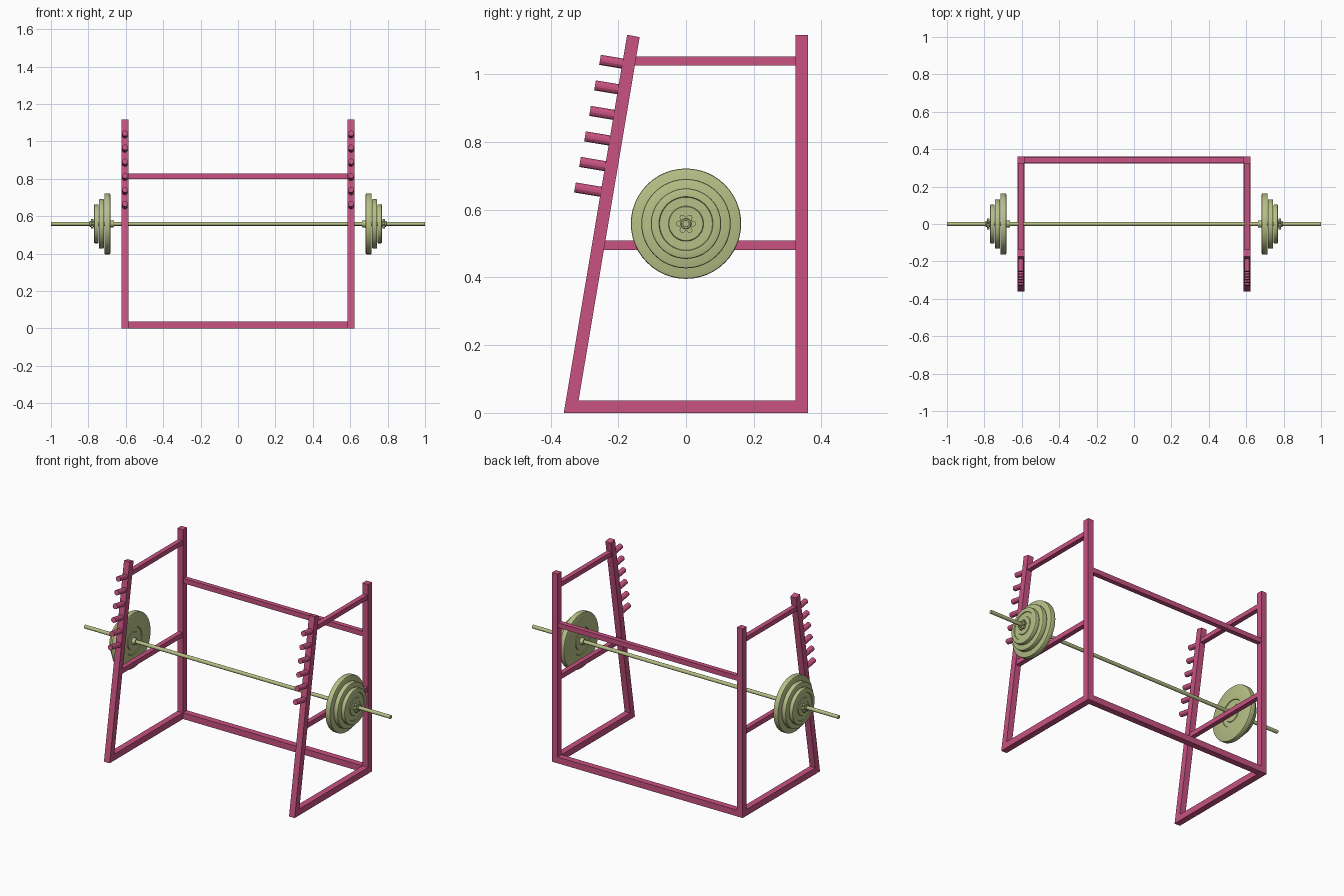
import bpy, bmesh, math
from mathutils import Vector

if "Cube" in bpy.data.objects:
    bpy.data.objects.remove(bpy.data.objects["Cube"])

def material(name, col):
    m = bpy.data.materials.new(name)
    m.diffuse_color = (*col, 1)
    m.use_nodes = True
    m.node_tree.nodes["Principled BSDF"].inputs["Base Color"].default_value = m.diffuse_color
    return m

PINK = material("pink paint", (0.578, 0.084, 0.220))
GREEN = material("pale green metal", (0.468, 0.527, 0.239))

def finish(bm, name, mat, smooth=False):
    bmesh.ops.recalc_face_normals(bm, faces=bm.faces)
    me = bpy.data.meshes.new(name)
    bm.to_mesh(me)
    bm.free()
    me.materials.append(mat)
    ob = bpy.data.objects.new(name, me)
    bpy.context.collection.objects.link(ob)
    if smooth:
        bpy.ops.object.select_all(action='DESELECT')
        ob.select_set(True)
        bpy.context.view_layer.objects.active = ob
        bpy.ops.object.shade_smooth_by_angle(angle=math.radians(35))
    return ob

def prism(name, pts, x0, x1, mat):
    """Extrude a (y, z) outline from x0 to x1."""
    bm = bmesh.new()
    a = [bm.verts.new((x0, y, z)) for y, z in pts]
    b = [bm.verts.new((x1, y, z)) for y, z in pts]
    bm.faces.new(a)
    bm.faces.new(b)
    n = len(pts)
    for i in range(n):
        j = (i + 1) % n
        bm.faces.new((a[i], a[j], b[j], b[i]))
    return finish(bm, name, mat)

def box(name, x0, x1, y0, y1, z0, z1):
    return prism(name, [(y0, z0), (y1, z0), (y1, z1), (y0, z1)], x0, x1, PINK)

BAR_Z = 0.559

def lathe(name, prof, side, n=48):
    """Spin an (x, radius) profile around the bar axis."""
    bm = bmesh.new()
    rings = []
    for x, r in prof:
        rings.append([bm.verts.new((side * x, r * math.cos(2 * math.pi * i / n),
                                    BAR_Z + r * math.sin(2 * math.pi * i / n))) for i in range(n)])
    for a, b in zip(rings, rings[1:]):
        for i in range(n):
            j = (i + 1) % n
            bm.faces.new((a[i], a[j], b[j], b[i]))
    bm.faces.new(rings[0])
    bm.faces.new(rings[-1])
    return finish(bm, name, GREEN, True)

def plate(name, x0, x1, r, side):
    """Weight plate with rounded rim and a shallow ring groove on each face."""
    b, d = 0.005, 0.004
    g0, g1 = 0.050, 0.080
    prof = [(x0, 0.012), (x0, g0), (x0 + d, g0 + 0.002), (x0 + d, g1 - 0.002), (x0, g1),
            (x0, r - b), (x0 + b * .3, r - b * .3), (x0 + b, r),
            (x1 - b, r), (x1 - b * .3, r - b * .3), (x1, r - b),
            (x1, g1), (x1 - d, g1 - 0.002), (x1 - d, g0 + 0.002), (x1, g0), (x1, 0.012)]
    lathe(name, prof, side)

XI, XO = 0.586, 0.623          # inner and outer faces of the side frames
for s, tag in ((-1, "left"), (1, "right")):
    a, b = s * XI, s * XO
    ra, rb = s * 0.590, s * 0.618
    # side frame
    box("back_post_" + tag, a, b, 0.324, 0.361, 0, 1.117)
    prism("front_post_" + tag, [(-0.361, 0), (-0.3235, 0), (-0.137, 1.110), (-0.174, 1.117)], a, b, PINK)
    box("bottom_rail_" + tag, a, b, -0.325, 0.326, 0, 0.037)
    box("middle_rail_" + tag, ra, rb, -0.262, 0.326, 0.481, 0.509)
    box("top_rail_" + tag, ra, rb, -0.168, 0.326, 1.026, 1.053)
    # sloped bar-rest pegs
    d = Vector((0, 1, -0.168)).normalized()
    up = Vector((0, 0.168, 1)).normalized()
    for i in range(6):
        t = i / 5
        tip = Vector((s * 0.6045, -0.254 - 0.074 * t, 1.043 - 0.377 * t))
        bm = bmesh.new()
        ring = [[], []]
        for k in range(12):
            w = 2 * math.pi * (k + .5) / 12
            off = Vector((0.0155 * math.cos(w), 0, 0)) + up * (0.0155 * math.sin(w))
            ring[0].append(bm.verts.new(tip + off))
            ring[1].append(bm.verts.new(tip + off + d * 0.085))
        for k in range(12):
            j = (k + 1) % 12
            bm.faces.new((ring[0][k], ring[0][j], ring[1][j], ring[1][k]))
        bm.faces.new(ring[0])
        bm.faces.new(ring[1])
        finish(bm, f"peg_{tag}_{i + 1}", PINK)
    # weights
    plate("large_plate_" + tag, 0.683, 0.715, 0.163, s)
    plate("medium_plate_" + tag, 0.716, 0.744, 0.132, s)
    plate("small_plate_" + tag, 0.745, 0.770, 0.104, s)
    lathe("inner_collar_" + tag, [(0.663, 0.010), (0.663, 0.017), (0.666, 0.019), (0.684, 0.019)], s, 24)
    # star-shaped locking nut
    star = []
    for k in range(24):
        w = 2 * math.pi * k / 24
        r = (0.030, 0.027, 0.019, 0.027)[k % 4]
        star.append((r * math.cos(w), BAR_Z + r * math.sin(w)))
    prism("star_nut_" + tag, star, s * 0.773, s * 0.787, GREEN)
    lathe("nut_hub_" + tag, [(0.768, 0.016), (0.792, 0.016), (0.794, 0.014), (0.794, 0.010)], s, 24)

# cross bars at the back
box("bottom_crossbar", -XI, XI, 0.324, 0.361, 0, 0.037)
box("upper_crossbar", -XI, XI, 0.329, 0.357, 0.799, 0.828)
# barbell shaft
lathe("barbell_shaft", [(-1, 0.0095), (-0.999, 0.0105), (0.999, 0.0105), (1, 0.0095)], 1, 24)
